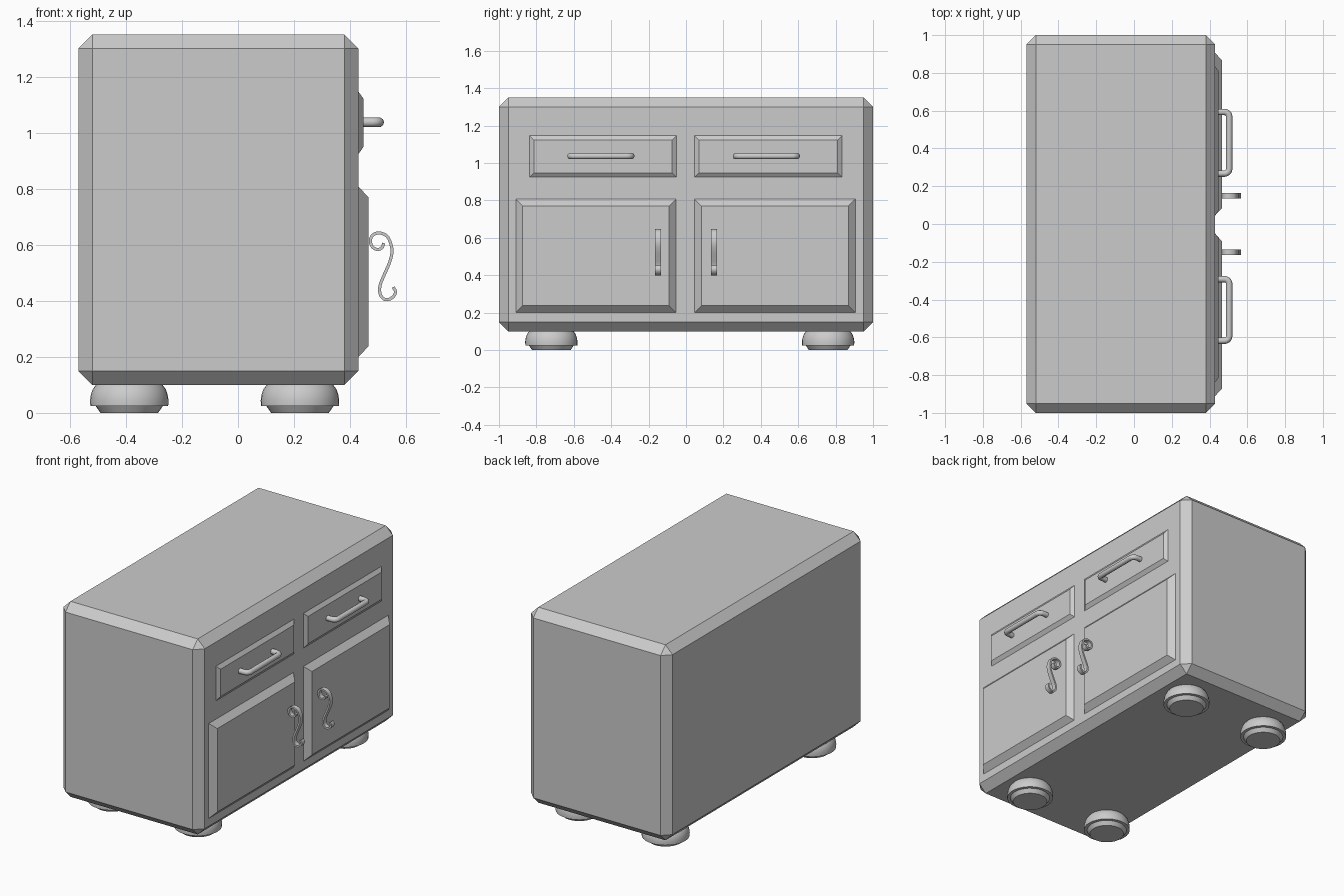
import bpy, bmesh, math
from mathutils import Vector

if "Cube" in bpy.data.objects:
    bpy.data.objects.remove(bpy.data.objects["Cube"])

FRONT = 0.43   # x of the cabinet face that carries doors and drawers


def add_mesh(name, bm, smooth=None):
    bmesh.ops.recalc_face_normals(bm, faces=bm.faces[:])
    me = bpy.data.meshes.new(name)
    bm.to_mesh(me)
    bm.free()
    ob = bpy.data.objects.new(name, me)
    bpy.context.collection.objects.link(ob)
    bpy.ops.object.select_all(action='DESELECT')
    ob.select_set(True)
    bpy.context.view_layer.objects.active = ob
    if smooth:
        bpy.ops.object.shade_smooth_by_angle(angle=math.radians(smooth))
    return ob


def raised_panel(name, y0, y1, z0, z1, depth, inset):
    """Panel whose front is smaller than its back, giving sloped edges."""
    bm = bmesh.new()
    rings = []
    for x, i in ((FRONT - 0.01, 0), (FRONT, 0), (FRONT + depth, inset)):
        rings.append([bm.verts.new((x, y, z)) for y, z in (
            (y0 + i, z0 + i), (y1 - i, z0 + i), (y1 - i, z1 - i), (y0 + i, z1 - i))])
    for a, b in zip(rings, rings[1:]):
        for k in range(4):
            bm.faces.new((a[k], a[(k + 1) % 4], b[(k + 1) % 4], b[k]))
    bm.faces.new(rings[0])
    bm.faces.new(rings[-1])
    return add_mesh(name, bm)


def lathe(name, profile, x, y, steps=32):
    bm = bmesh.new()
    rings = [[bm.verts.new((x + r * math.cos(2 * math.pi * k / steps),
                            y + r * math.sin(2 * math.pi * k / steps), z))
              for k in range(steps)] for r, z in profile]
    for a, b in zip(rings, rings[1:]):
        for k in range(steps):
            bm.faces.new((a[k], a[(k + 1) % steps], b[(k + 1) % steps], b[k]))
    bm.faces.new(rings[0])
    bm.faces.new(rings[-1])
    return add_mesh(name, bm, 35)


def bar_handle(name, yc, z=1.037, half=0.163, x_in=0.44, x_out=0.504, r=0.017, c=0.025):
    """Round bar bent into a shallow U with rounded corners."""
    side = [(x_in, half)]
    for k in range(6):
        a = math.radians(90 * k / 5)
        side.append((x_out - c + c * math.sin(a), half - c + c * math.cos(a)))
    path = side + [(x, -y) for x, y in reversed(side)]
    cu = bpy.data.curves.new(name, 'CURVE')
    cu.dimensions = '3D'
    cu.bevel_depth = r
    cu.bevel_resolution = 3
    cu.use_fill_caps = True
    sp = cu.splines.new('POLY')
    sp.points.add(len(path) - 1)
    for p, (x, y) in zip(sp.points, path):
        p.co = (x, yc + y, z, 1)
    ob = bpy.data.objects.new(name, cu)
    bpy.context.collection.objects.link(ob)
    bpy.ops.object.select_all(action='DESELECT')
    ob.select_set(True)
    bpy.context.view_layer.objects.active = ob
    bpy.ops.object.convert(target='MESH')
    bpy.ops.object.shade_smooth_by_angle(angle=math.radians(40))


def smooth_path(pts, n=5):
    """Catmull-Rom samples through the given points."""
    P = [Vector(p) for p in pts]
    P = [2 * P[0] - P[1]] + P + [2 * P[-1] - P[-2]]
    out = []
    for a, b, c, d in zip(P, P[1:], P[2:], P[3:]):
        for k in range(n):
            t = k / n
            out.append(0.5 * (2 * b + (c - a) * t + (2 * a - 5 * b + 4 * c - d) * t ** 2
                              + (3 * b - a - 3 * c + d) * t ** 3))
    return out + [P[-2]]


SCROLL = [(0.520, 0.606), (0.514, 0.590), (0.498, 0.583), (0.480, 0.592), (0.472, 0.615),
          (0.482, 0.635), (0.505, 0.642), (0.532, 0.630), (0.546, 0.600), (0.549, 0.570),
          (0.540, 0.535), (0.522, 0.493), (0.507, 0.455), (0.507, 0.425), (0.520, 0.407),
          (0.538, 0.405), (0.555, 0.416), (0.562, 0.432), (0.554, 0.449)]


def scroll_handle(name, yc, half=0.015):
    bm = bmesh.new()
    rows = [[bm.verts.new((p.x, yc + s, p.y)) for s in (-half, half)]
            for p in smooth_path(SCROLL)]
    for a, b in zip(rows, rows[1:]):
        bm.faces.new((a[0], a[1], b[1], b[0]))
    ob = add_mesh(name, bm)
    mod = ob.modifiers.new("thickness", 'SOLIDIFY')
    mod.thickness = 0.011
    mod.offset = 0
    bpy.ops.object.modifier_apply(modifier=mod.name)
    bpy.ops.object.shade_smooth_by_angle(angle=math.radians(40))


# Cabinet body with chamfered edges
bm = bmesh.new()
bmesh.ops.create_cube(bm, size=1)
for v in bm.verts:
    v.co = Vector((v.co.x - 0.07, v.co.y * 2, v.co.z * 1.25 + 0.725))
bmesh.ops.bevel(bm, geom=bm.edges[:], offset=0.05, offset_type='OFFSET',
                segments=1, affect='EDGES')
add_mesh("cabinet_body", bm)

# Drawers, doors and their handles on both halves
for side, (d0, d1), (p0, p1), bar_y, s in (
        ("left", (-0.838, -0.05), (-0.91, -0.053), -0.455, -1),
        ("right", (0.046, 0.834), (0.046, 0.905), 0.43, 1)):
    raised_panel("drawer_front_" + side, d0, d1, 0.924, 1.146, 0.017, 0.024)
    raised_panel("door_" + side, p0, p1, 0.20, 0.807, 0.035, 0.037)
    bar_handle("drawer_handle_" + side, bar_y)
    scroll_handle("door_handle_" + side, s * 0.15)

# Bun feet: domed collar over a smaller tapered pad
FOOT = [(0.103, 0), (0.120, 0.025), (0.139, 0.025), (0.140, 0.045), (0.137, 0.065),
        (0.130, 0.085), (0.117, 0.102), (0.10, 0.115)]
for x in (-0.388, 0.221):
    for y in (-0.72, 0.76):
        lathe("foot_%s_%s" % ("back" if x < 0 else "front", "left" if y < 0 else "right"),
              FOOT, x, y)
